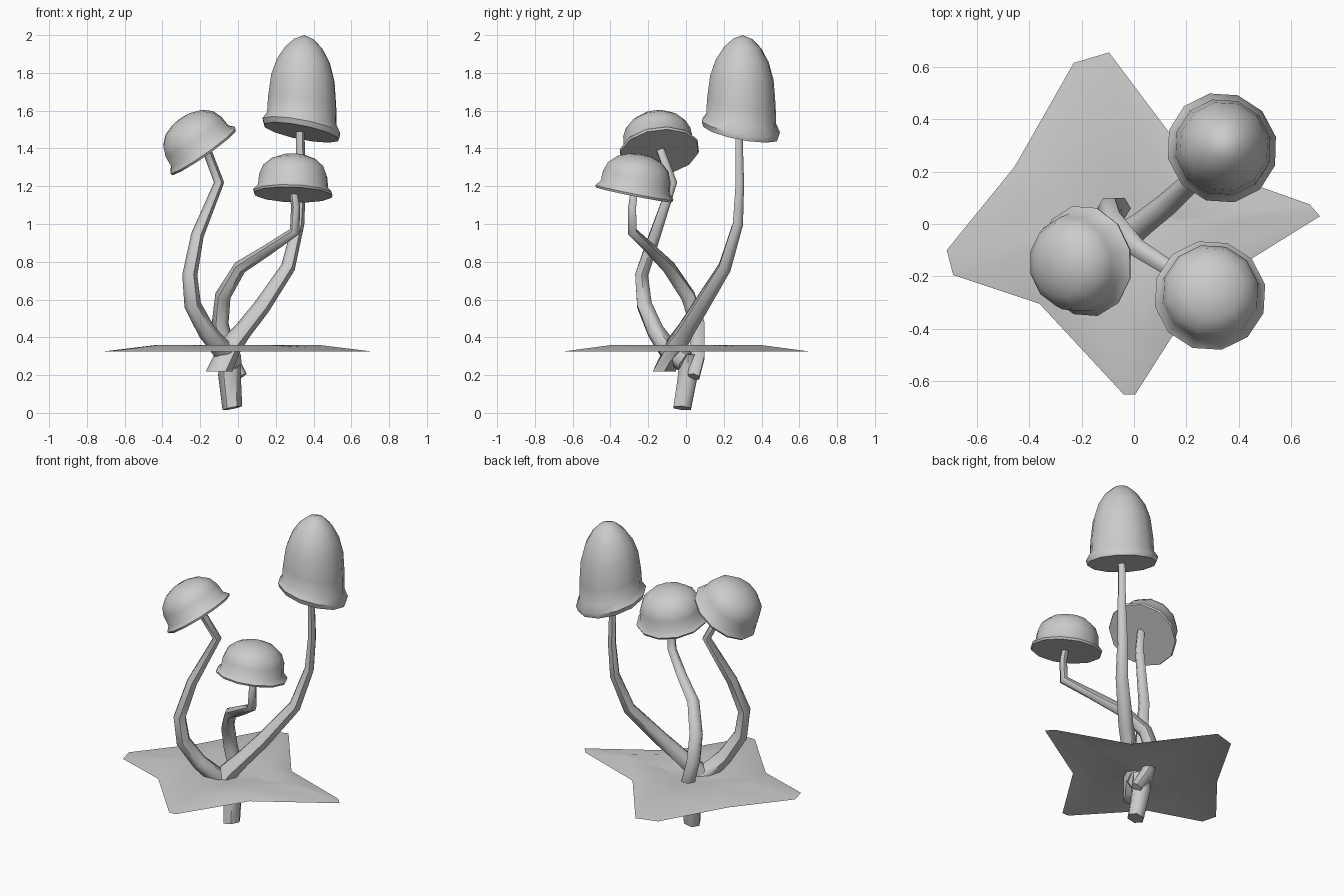
import bpy, bmesh, math
from mathutils import Vector

if "Cube" in bpy.data.objects:
    bpy.data.objects.remove(bpy.data.objects["Cube"])


def finish(name, bm, angle):
    bmesh.ops.recalc_face_normals(bm, faces=bm.faces)
    me = bpy.data.meshes.new(name)
    bm.to_mesh(me)
    bm.free()
    ob = bpy.data.objects.new(name, me)
    bpy.context.collection.objects.link(ob)
    bpy.ops.object.select_all(action='DESELECT')
    ob.select_set(True)
    bpy.context.view_layer.objects.active = ob
    bpy.ops.object.shade_smooth_by_angle(angle=math.radians(angle))
    return ob


def ring(bm, centre, normal, radius, sides, turn=0.0):
    n = normal.normalized()
    u = Vector((0, 1, 0)).cross(n).normalized()
    v = n.cross(u)
    return [bm.verts.new(centre + radius * (u * math.cos(a) + v * math.sin(a)))
            for a in (turn + math.tau * i / sides for i in range(sides))]


def bridge(bm, a, b):
    k = len(a)
    for i in range(k):
        j = (i + 1) % k
        bm.faces.new((a[i], a[j], b[j], b[i]))


def cap(name, base, axis, rim_normal, profile, sides=12):
    """Lathed cap: rings of (height, radius), flat underside, pointed apex."""
    bm = bmesh.new()
    base, axis, rim = Vector(base), Vector(axis).normalized(), Vector(rim_normal).normalized()
    top = profile[-1][0]
    rings = [ring(bm, base + axis * h, rim.lerp(axis, h / top), r, sides, 0.2)
             for h, r in profile[:-1]]
    for a, b in zip(rings, rings[1:]):
        bridge(bm, a, b)
    bm.faces.new(rings[0][::-1])
    tip = bm.verts.new(base + axis * top)
    for i in range(sides):
        bm.faces.new((rings[-1][i], rings[-1][(i + 1) % sides], tip))
    finish(name, bm, 45)


def stem(name, path, sides=6, end_normal=None):
    """Tube through (x, y, z, radius) points, listed from the bottom up."""
    bm = bmesh.new()
    pts = [Vector(p[:3]) for p in path]
    rings = []
    for i, p in enumerate(path):
        a, b = pts[max(i - 1, 0)], pts[min(i + 1, len(pts) - 1)]
        n = (b - pts[i]).normalized() + (pts[i] - a).normalized()
        if i == 0 and end_normal:
            n = Vector(end_normal)
        rings.append(ring(bm, pts[i], n, p[3], sides))
    for a, b in zip(rings, rings[1:]):
        bridge(bm, a, b)
    bm.faces.new(rings[0][::-1])
    bm.faces.new(rings[-1])
    finish(name, bm, 60)


# Caps: one tall bell, two low domes
bell = [(0, .205), (.03, .215), (.07, .191), (.16, .187), (.29, .172),
        (.38, .143), (.45, .1), (.495, .052), (.515, 0)]
dome = [(0, .21), (.012, .215), (.04, .19), (.10, .185), (.15, .165),
        (.19, .12), (.212, .06), (.218, 0)]
cap("tall_cap", (.335, .29, 1.485), (.03, .02, 1), (.2, .19, 1), bell)
cap("front_cap", (.29, -.275, 1.155), (.03, .15, 1), (.04, .2, 1), dome)
cap("left_cap", (-.18, -.14, 1.38), (-.68, -.15, 1), (-.70, -.13, 1), dome)

# Stems
stem("tall_stem", [(-.10, -.115, .22, .07), (-.035, -.05, .36, .058), (.03, .0, .44, .048),
                   (.125, .075, .56, .045), (.265, .205, .77, .038), (.32, .275, 1.0, .031),
                   (.333, .285, 1.21, .026), (.33, .28, 1.49, .022)], end_normal=(0, 0, 1))
stem("front_stem", [(.015, .04, .19, .035), (-.05, .06, .30, .045), (-.095, .06, .47, .045),
                    (-.08, .01, .62, .042), (.01, -.09, .77, .036), (.16, -.185, .865, .03),
                    (.30, -.285, .96, .028), (.305, -.285, 1.09, .024), (.295, -.275, 1.17, .022)])
stem("left_stem", [(-.03, .0, .27, .06), (-.08, -.09, .33, .055), (-.165, -.16, .43, .048),
                   (-.24, -.22, .57, .045), (-.255, -.235, .73, .04), (-.215, -.165, .94, .034),
                   (-.10, -.07, 1.22, .027), (-.165, -.135, 1.39, .024)])
stem("root", [(-.03, -.02, .025, .053), (-.045, .01, .20, .06), (-.045, .01, .31, .055)],
     end_normal=(-.2, .1, 1))

# Four-pointed ground sheet: low outer edge, raised inner ring, dipped middle
outline = [(-.23, .615), (-.095, .655), (.22, .235), (.67, .075), (.71, .03), (.26, -.25),
           (.005, -.65), (-.04, -.65), (-.36, -.305), (-.69, -.195), (-.715, -.1), (-.455, .22)]
bm = bmesh.new()
loops = [[bm.verts.new((x * s, y * s, z)) for x, y in outline]
         for s, z in ((1, .325), (.6, .36), (.25, .335))]
for a, b in zip(loops, loops[1:]):
    bridge(bm, a, b)
bm.faces.new(loops[-1])
finish("ground_sheet", bm, 40)
